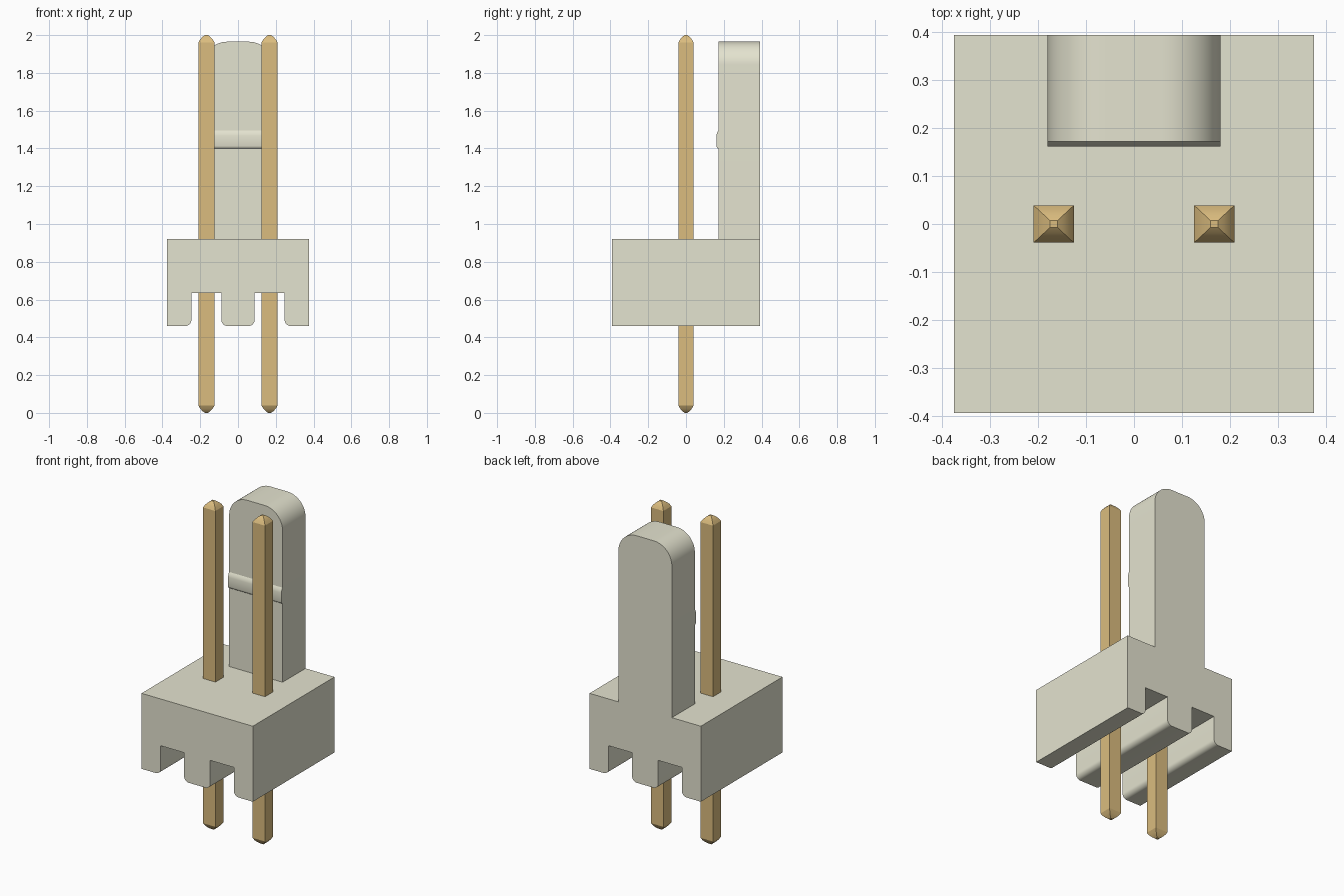
import bpy, bmesh, math

cube = bpy.data.objects.get("Cube")
if cube:
    bpy.data.objects.remove(cube, do_unlink=True)


def material(name, color):
    m = bpy.data.materials.new(name)
    m.use_nodes = True
    m.diffuse_color = (*color, 1)
    m.node_tree.nodes["Principled BSDF"].inputs["Base Color"].default_value = (*color, 1)
    return m


CREAM = material("cream plastic", (0.777, 0.769, 0.626))
GOLD = material("gold metal", (0.708, 0.504, 0.210))


def arc(cx, cz, r, a0, a1, n=8):
    """Points on an arc, angles in degrees."""
    steps = [math.radians(a0 + (a1 - a0) * i / n) for i in range(n + 1)]
    return [(cx + r * math.cos(a), cz + r * math.sin(a)) for a in steps]


def finish(bm, name, mat, angle=30):
    bmesh.ops.recalc_face_normals(bm, faces=bm.faces)
    mesh = bpy.data.meshes.new(name)
    bm.to_mesh(mesh)
    bm.free()
    mesh.materials.append(mat)
    ob = bpy.data.objects.new(name, mesh)
    bpy.context.collection.objects.link(ob)
    bpy.ops.object.select_all(action='DESELECT')
    ob.select_set(True)
    bpy.context.view_layer.objects.active = ob
    bpy.ops.object.shade_smooth_by_angle(angle=math.radians(angle))
    return ob


def extrude(name, points, direction, mat):
    """Extrude a closed outline of 3D points."""
    bm = bmesh.new()
    face = bm.faces.new([bm.verts.new(p) for p in points])
    side = bmesh.ops.extrude_face_region(bm, geom=[face])["geom"]
    bmesh.ops.translate(bm, vec=direction,
                        verts=[v for v in side if isinstance(v, bmesh.types.BMVert)])
    return finish(bm, name, mat)


BACK, FRONT, TOP = 0.393, -0.393, 0.92

# Housing: block with two slots along its underside and rounded slot mouths
R, Z0, SLOT = 0.032, 0.46, 0.635
half = [(0.088 - R, Z0)] + arc(0.088 - R, Z0 + R, R, -90, 0)[1:]
half += [(0.088, SLOT), (0.247, SLOT)]
half += arc(0.247 + R, Z0 + R, R, 180, 270)
half += [(0.375, Z0), (0.375, TOP)]
outline = half + [(-x, z) for x, z in reversed(half)]
extrude("housing", [(x, FRONT, z) for x, z in outline], (0, BACK - FRONT, 0), CREAM)

# Locking tab: upright plate with rounded top corners, flush with the back
W, RT, ZT, TAB_Y = 0.18, 0.122, 1.965, 0.172
half = [(W, TOP)] + arc(W - RT, ZT - RT, RT, 0, 90, 14)
outline = half + [(-x, z) for x, z in reversed(half)]
extrude("locking_tab", [(x, TAB_Y, z) for x, z in outline], (0, BACK - TAB_Y, 0), CREAM)

# Locking ridge across the front of the tab, sloped on its upper side
ridge = [(TAB_Y, 1.40), (0.168, 1.401), (0.163, 1.406), (0.161, 1.413),
         (0.161, 1.468), (0.163, 1.478), (0.167, 1.488), (TAB_Y, 1.496)]
extrude("locking_ridge", [(-W, y, z) for y, z in ridge], (2 * W, 0, 0), CREAM)

# Square pins with tapered tips at both ends
TIP = [(0.19, 0.0), (0.48, 0.009), (0.78, 0.022), (1.0, 0.038)]


def pin(name, cx):
    hx, hy = 0.042, 0.039
    levels = TIP + [(s, 2 - z) for s, z in reversed(TIP)]
    bm = bmesh.new()
    rings = [[bm.verts.new((cx + sx * hx * s, sy * hy * s, z))
              for sx, sy in ((-1, -1), (1, -1), (1, 1), (-1, 1))] for s, z in levels]
    for a, b in zip(rings, rings[1:]):
        for i in range(4):
            j = (i + 1) % 4
            bm.faces.new((a[i], a[j], b[j], b[i]))
    bm.faces.new(rings[0][::-1])
    bm.faces.new(rings[-1])
    finish(bm, name, GOLD, 20)


pin("left_pin", 0.167)
pin("right_pin", -0.167)
